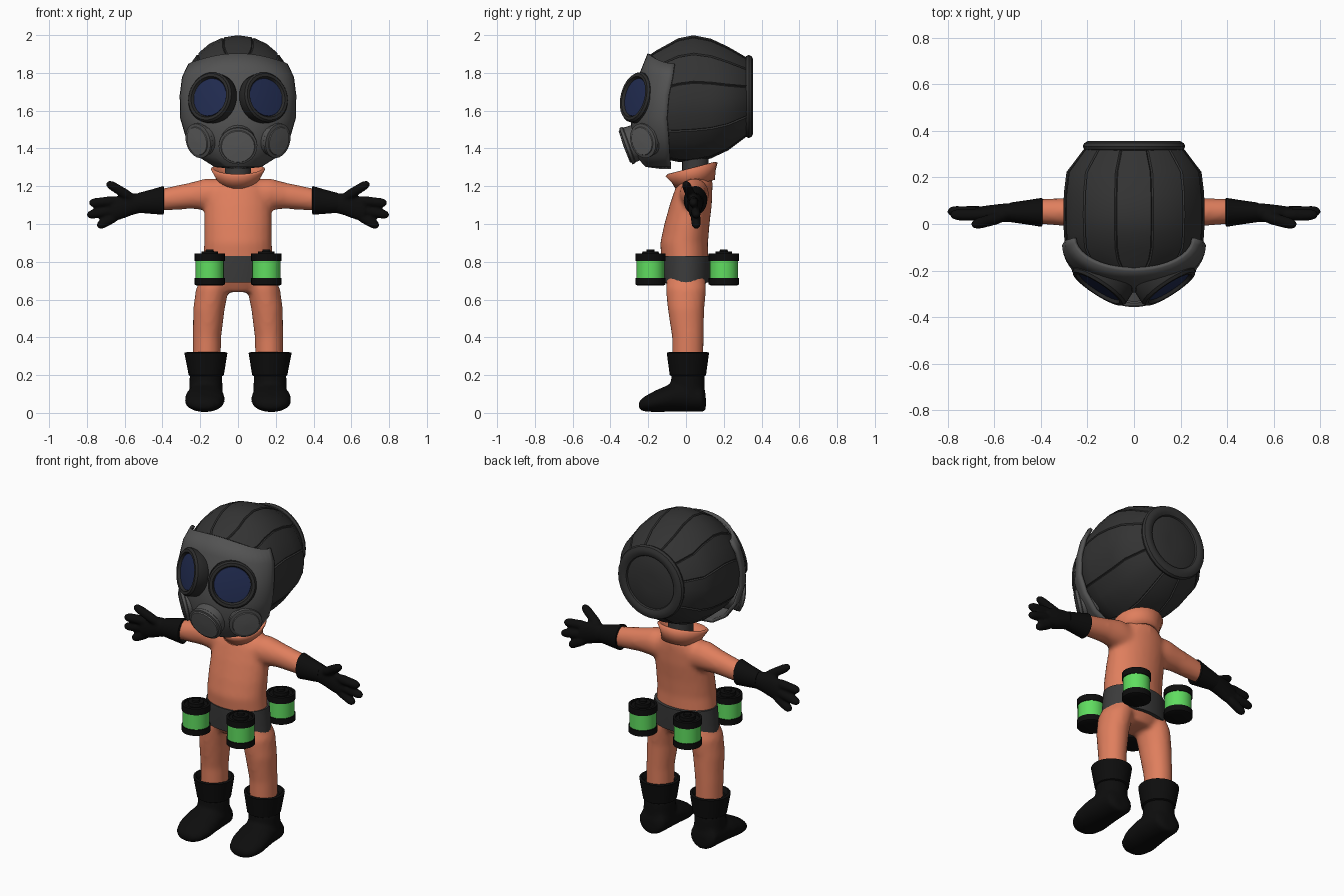
import bpy, bmesh, math
from mathutils import Vector

cube = bpy.data.objects.get("Cube")
if cube:
    bpy.data.objects.remove(cube, do_unlink=True)


def material(name, r, g, b):
    m = bpy.data.materials.new(name)
    m.use_nodes = True
    m.diffuse_color = (r, g, b, 1)
    bsdf = next(n for n in m.node_tree.nodes if n.type == 'BSDF_PRINCIPLED')
    bsdf.inputs["Base Color"].default_value = (r, g, b, 1)
    bsdf.inputs["Roughness"].default_value = 0.8
    return m


SUIT = material("orange suit", 0.74, 0.21, 0.11)
BLACK = material("black rubber", 0.004, 0.004, 0.004)
HOOD = material("dark hood", 0.033, 0.033, 0.033)
MASK = material("grey mask", 0.085, 0.085, 0.085)
FILTER = material("light grey filter", 0.13, 0.13, 0.13)
RIM = material("goggle rim", 0.025, 0.025, 0.025)
LENS = material("navy lens", 0.016, 0.026, 0.085)
BELT = material("belt grey", 0.043, 0.043, 0.043)
GREEN = material("green canister", 0.115, 0.72, 0.115)


def tube(bm, rings, n=24, cap=True):
    """Skin rings of (centre, u, v); returns the side faces as rows."""
    loops = []
    for c, u, v in rings:
        angles = [2 * math.pi * k / n for k in range(n)]
        loops.append([bm.verts.new(c + u * math.sin(a) + v * math.cos(a)) for a in angles])
    rows = []
    for a, b in zip(loops, loops[1:]):
        rows.append([bm.faces.new((a[k], a[(k + 1) % n], b[(k + 1) % n], b[k])) for k in range(n)])
    if cap:
        bm.faces.new(loops[0])
        bm.faces.new(loops[-1])
    return rows


def stack(axis, rows):
    """Elliptical rings along an axis: (position, centre a, centre b, radius a, radius b)."""
    i = "XYZ".index(axis)
    others = [k for k in range(3) if k != i]
    rings = []
    for t, a, b, ra, rb in rows:
        c, u, v = Vector(), Vector(), Vector()
        c[i], c[others[0]], c[others[1]] = t, a, b
        u[others[0]], v[others[1]] = ra, rb
        rings.append((c, u, v))
    return rings


def lathe(profile, centre, normal):
    """Circular rings around a normal: (radius, height)."""
    d = Vector(normal).normalized()
    u = d.orthogonal().normalized()
    v = d.cross(u)
    return [(Vector(centre) + d * h, u * r, v * r) for r, h in profile]


def finish(name, bm, mat, mirror=False, merge=0, solid=0):
    bmesh.ops.recalc_face_normals(bm, faces=bm.faces)
    mesh = bpy.data.meshes.new(name)
    bm.to_mesh(mesh)
    bm.free()
    mesh.materials.append(mat)
    ob = bpy.data.objects.new(name, mesh)
    bpy.context.collection.objects.link(ob)
    if mirror:
        m = ob.modifiers.new("mirror", 'MIRROR')
        m.use_mirror_merge = False
    if solid:
        m = ob.modifiers.new("thickness", 'SOLIDIFY')
        m.thickness, m.offset = solid, 0
    if merge:
        m = ob.modifiers.new("merge", 'REMESH')
        m.mode, m.voxel_size, m.use_smooth_shade = 'VOXEL', merge, True
        m = ob.modifiers.new("soften", 'SMOOTH')
        m.factor, m.iterations = 0.5, 6
    return ob


def part(name, rings, mat, n=24, **options):
    bm = bmesh.new()
    tube(bm, rings, n)
    return finish(name, bm, mat, **options)


# Suit: torso, arms and legs blended into one skin
bm = bmesh.new()
tube(bm, stack('Z', [
    (.64, 0, 0, .13, .08), (.70, 0, 0, .20, .115), (.80, 0, -.005, .185, .125),
    (.90, 0, -.01, .18, .127), (1.0, 0, .005, .18, .12), (1.1, 0, .025, .178, .112),
    (1.18, 0, .04, .17, .10), (1.23, 0, .05, .12, .09), (1.26, 0, .05, .085, .08)]))
for s in (1, -1):
    tube(bm, stack('Z', [
        (.25, s * .165, .01, .074, .082), (.40, s * .164, .01, .075, .084),
        (.55, s * .154, 0, .084, .097), (.66, s * .135, 0, .087, .108),
        (.72, s * .11, 0, .08, .10)]))
    tube(bm, stack('X', [
        (s * .08, .04, 1.15, .08, .087), (s * .17, .045, 1.158, .076, .084),
        (s * .25, .05, 1.15, .064, .07), (s * .43, .055, 1.125, .052, .057)]))
finish("suit", bm, SUIT, merge=0.014)

# Flared, tilted collar
bm = bmesh.new()
tube(bm, [(Vector((0, y, z)), Vector((r, 0, 0)), Vector((0, r * .96, r * .25)))
          for y, z, r in ((.05, 1.21, .10), (.04, 1.25, .112), (.028, 1.293, .137))], cap=False)
finish("collar", bm, SUIT, solid=0.016)
part("neck", stack('Z', [(1.2, 0, .05, .07, .07), (1.4, 0, .05, .07, .07)]), BELT)

# Belt with four canisters
part("belt", stack('Z', [(.69, 0, 0, .205, .13), (.76, 0, 0, .198, .136),
                         (.83, 0, 0, .19, .138)]), BELT, 32)
for depth, place in ((-.188, "front"), (.2, "back")):
    base = (.15, depth, .675)
    part(place + "_canister_bodies", lathe([(.075, .03), (.075, .14)], base, (0, 0, 1)),
         GREEN, mirror=True)
    bm = bmesh.new()
    tube(bm, lathe([(.07, 0), (.08, .005), (.08, .04), (.07, .04)], base, (0, 0, 1)))
    tube(bm, lathe([(.07, .13), (.08, .13), (.08, .168), (.066, .17), (.064, .162), (.045, .162),
                    (.043, .18), (.022, .18), (.02, .19)], base, (0, 0, 1)))
    finish(place + "_canister_caps", bm, BLACK, mirror=True)

# Boots: foot, shaft and flared cuff
bm = bmesh.new()
tube(bm, stack('Y', [
    (.105, .172, .055, .05, .045), (.085, .172, .075, .085, .07), (0, .172, .085, .095, .08),
    (-.08, .175, .08, .104, .074), (-.16, .177, .062, .106, .058),
    (-.22, .178, .047, .085, .04), (-.25, .178, .04, .045, .022)]))
tube(bm, stack('Z', [(.06, .17, .01, .09, .09), (.15, .17, .01, .088, .09),
                     (.21, .17, .01, .086, .088)]))
finish("boots", bm, BLACK, mirror=True, merge=0.012)
part("boot_cuffs", stack('Z', [
    (.195, .168, .01, .085, .088), (.20, .168, .01, .093, .096), (.318, .17, .01, .114, .112),
    (.322, .17, .01, .10, .10), (.30, .17, .01, .08, .085)]), BLACK, mirror=True)

# Gloves: cuff, palm and fingers
part("glove_cuffs", stack('X', [
    (.42, .052, 1.125, .05, .06), (.392, .052, 1.125, .054, .068), (.396, .05, 1.125, .062, .076),
    (.46, .05, 1.118, .052, .064), (.53, .05, 1.112, .042, .052)]), BLACK, mirror=True)
bm = bmesh.new()
tube(bm, stack('X', [
    (.50, .05, 1.113, .042, .05), (.56, .048, 1.105, .04, .058), (.62, .046, 1.09, .035, .066),
    (.67, .046, 1.075, .028, .058)]))
FINGERS = [((.55, .035, 1.13), (.695, -.005, 1.22)), ((.63, .04, 1.125), (.79, .04, 1.11)),
           ((.64, .048, 1.08), (.80, .055, 1.045)), ((.63, .05, 1.05), (.745, .055, .985))]
for start, tip in FINGERS:
    d = Vector(tip) - Vector(start)
    ln = d.length
    tube(bm, lathe([(.02, 0), (.027, ln * .3), (.025, ln * .8), (.019, ln * .94), (.008, ln)],
                   start, d), 12)
finish("gloves", bm, BLACK, mirror=True, merge=0.008)

# Hood: sewn panels raised between seams
bm = bmesh.new()
rows = tube(bm, stack('Y', [
    (.335, 0, 1.675, .185, .185), (.31, 0, 1.672, .215, .208), (.22, 0, 1.664, .283, .268),
    (.13, 0, 1.664, .294, .31), (.04, 0, 1.664, .296, .328), (-.04, 0, 1.656, .294, .32),
    (-.10, 0, 1.645, .288, .297), (-.15, 0, 1.645, .255, .27), (-.195, 0, 1.66, .18, .225)]))
SEAMS = [-1, 1, 3, 5, 8, 11, 13, 16, 19, 21, 23]
bm.normal_update()
bmesh.ops.recalc_face_normals(bm, faces=bm.faces)
for a, b in zip(SEAMS, SEAMS[1:]):
    panel = [row[k % 24] for row in rows for k in range(a, b)]
    bmesh.ops.inset_region(bm, faces=panel, thickness=.005, depth=.007, use_even_offset=True)
finish("hood", bm, HOOD)

# Round back ring
bm = bmesh.new()
ring = [(.187 + .033 * math.cos(a), .024 * math.sin(a))
        for a in (2 * math.pi * k / 10 for k in range(11))]
tube(bm, lathe(ring, (0, .333, 1.675), (0, 1, 0)), 32, cap=False)
bmesh.ops.remove_doubles(bm, verts=bm.verts, dist=.0005)
finish("back_ring", bm, HOOD)
part("back_disc", lathe([(.17, 0), (.15, .008), (.05, .012)], (0, .333, 1.675), (0, 1, 0)), HOOD)

# Mask: curved shell wrapped round the face (height, half width, front, back, side drop)
LEVELS = [(1.90, .255, -.195, -.06, .055), (1.80, .288, -.235, -.07, .025),
          (1.68, .30, -.265, -.09, 0), (1.56, .297, -.285, -.10, 0),
          (1.45, .265, -.275, -.09, 0), (1.36, .20, -.255, -.085, 0),
          (1.31, .12, -.21, -.08, 0), (1.30, .02, -.13, -.08, 0)]
bm = bmesh.new()
N = 20
grid = []
for z, w, front, back, drop in LEVELS:
    arc = [math.pi * (k / N - .5) for k in range(N + 1)]
    grid.append([bm.verts.new((w * math.sin(a), back + (front - back) * math.cos(a),
                               z - drop * math.sin(a) ** 2)) for a in arc])
for upper, lower in zip(grid, grid[1:]):
    for k in range(N):
        bm.faces.new((upper[k], upper[k + 1], lower[k + 1], lower[k]))
finish("mask", bm, MASK, solid=0.018)

# Goggles
yaw, tilt = math.radians(33), math.radians(12)
look = (math.sin(yaw) * math.cos(tilt), -math.cos(yaw) * math.cos(tilt), math.sin(tilt))
eye = (.145, -.262, 1.67)
part("goggle_rims", lathe([(.125, -.06), (.135, -.045), (.135, .008), (.126, .02), (.11, .02),
                           (.102, .004), (.09, .002)], eye, look), RIM, 32, mirror=True)
part("goggle_lenses", lathe([(.103, .002), (.101, .007), (.06, .011), (.01, .012)], eye, look),
     LENS, 32, mirror=True)

# Filters: two on the cheeks and one at the mouth
SHAPE = [(.085, -.11), (.088, -.02), (.093, -.015), (.093, 0), (.078, .004)]
DISC = [(.078, 0), (.074, .009), (.01, .012)]
cheek, out = (.212, -.228, 1.44), (.70, -.68, -.2)
mouth, down = (0, -.318, 1.412), (0, -.94, -.34)
part("cheek_filters", lathe(SHAPE, cheek, out), MASK, mirror=True)
part("cheek_filter_faces", lathe(DISC, cheek, out), FILTER, mirror=True)
part("mouth_filter", lathe([(r * 1.1, h) for r, h in SHAPE], mouth, down), MASK)
part("mouth_filter_face", lathe([(r * 1.18, h) for r, h in DISC], mouth, down), FILTER)

# Smooth shading with kept edges
for ob in bpy.context.scene.objects:
    ob.select_set(ob.type == 'MESH')
    if ob.type == 'MESH':
        bpy.context.view_layer.objects.active = ob
bpy.ops.object.shade_smooth_by_angle(angle=math.radians(35))
